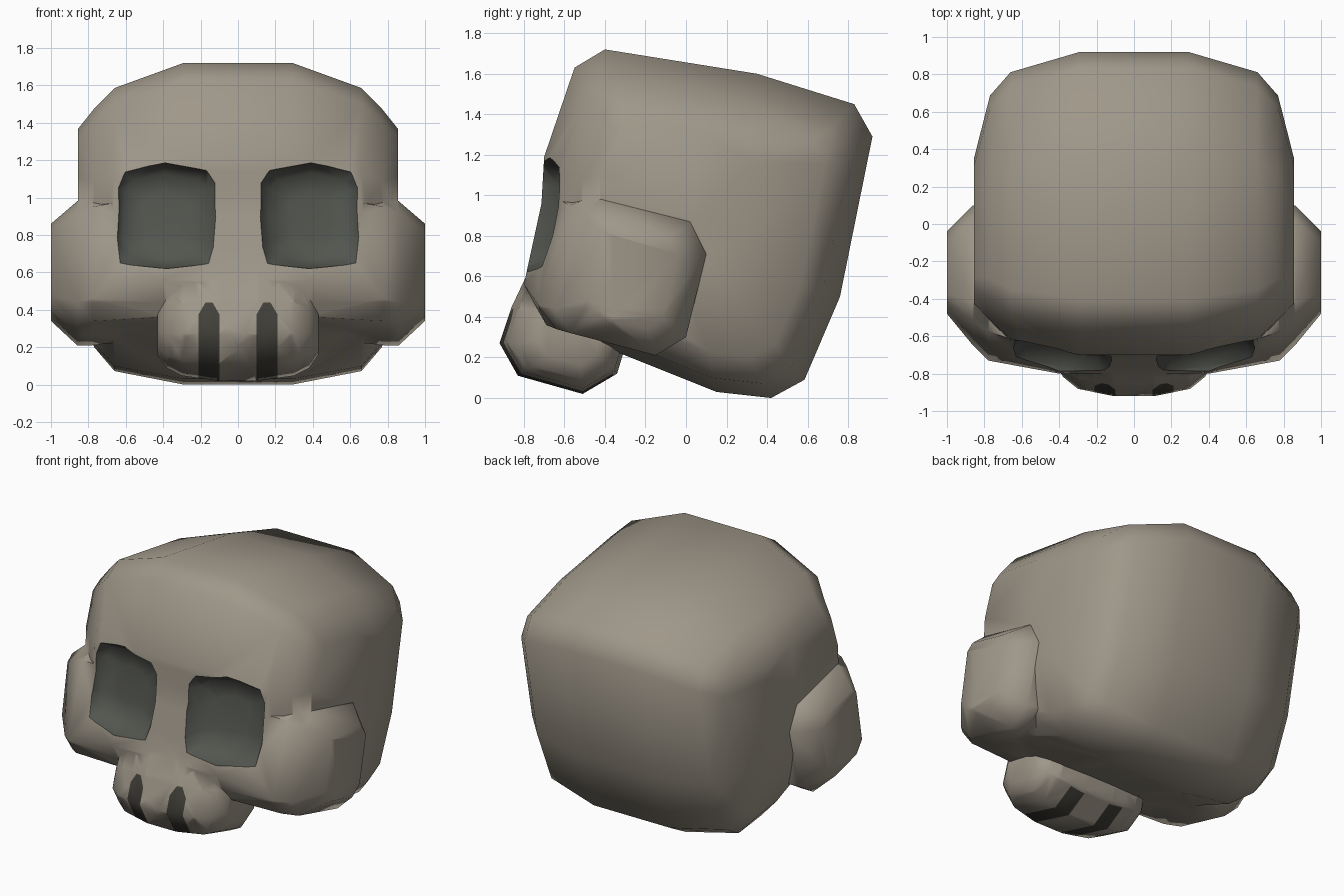
import bpy, bmesh, math
from mathutils import Vector

if "Cube" in bpy.data.objects:
    bpy.data.objects.remove(bpy.data.objects["Cube"])


def material(name, col):
    m = bpy.data.materials.new(name)
    m.diffuse_color = (*col, 1)
    m.use_nodes = True
    m.node_tree.nodes["Principled BSDF"].inputs["Base Color"].default_value = m.diffuse_color
    return m


MATS = [material("bone", (0.345, 0.308, 0.25)),
        material("eye_socket_grey", (0.085, 0.09, 0.077)),
        material("tooth_gap_dark", (0.056, 0.053, 0.043))]


def loft(name, rings, slot=0):
    """Closed skin through equal-length rings of 3D points."""
    bm = bmesh.new()
    vs = [[bm.verts.new(p) for p in r] for r in rings]
    n = len(vs[0])
    for a, b in zip(vs, vs[1:]):
        for i in range(n):
            j = (i + 1) % n
            bm.faces.new((a[i], a[j], b[j], b[i]))
    bm.faces.new(vs[0])
    bm.faces.new(vs[-1][::-1])
    bmesh.ops.triangulate(bm, faces=[f for f in bm.faces if len(f.verts) == 4])
    bmesh.ops.recalc_face_normals(bm, faces=bm.faces)
    for f in bm.faces:
        f.material_index = slot
    me = bpy.data.meshes.new(name)
    bm.to_mesh(me)
    bm.free()
    for m in MATS:
        me.materials.append(m)
    ob = bpy.data.objects.new(name, me)
    bpy.context.collection.objects.link(ob)
    return ob


def both_sides(half):
    """half: list of (x, [(y, z)]) from the middle outwards -> mirrored rings."""
    full = [(-x, p) for x, p in reversed(half)] + half
    return [[(x, y, z) for y, z in p] for x, p in full]


def scaled(profile, centre, steps):
    cy, cz = centre
    return [(x, [(cy + dy + s * (y - cy), cz + dz + s * (z - cz)) for y, z in profile])
            for x, s, dy, dz in steps]


def boolean(target, other, op):
    mod = target.modifiers.new("bool", 'BOOLEAN')
    mod.operation, mod.object, mod.solver = op, other, 'EXACT'
    bpy.context.view_layer.objects.active = target
    bpy.ops.object.modifier_apply(modifier=mod.name)
    bpy.data.objects.remove(other)


# Cranium: tilted rounded block, side profile shrinking towards the temples
profile = [(-0.40, 1.72), (0.35, 1.60), (0.83, 1.45), (0.92, 1.29), (0.76, 0.50),
           (0.585, 0.09), (0.42, 0.0), (0.15, 0.03), (-0.60, 0.33), (-0.74, 0.50),
           (-0.70, 1.19), (-0.55, 1.63)]
skull = loft("skull", both_sides(scaled(profile, (0.1, 0.85), [
    (0.29, 1, 0, 0), (0.66, 0.88, -0.01, -0.03), (0.77, 0.74, -0.02, -0.02),
    (0.855, 0.48, -0.14, 0.10)])))

# Cheek band: wraps across the face and out to the cheekbones
cheeks = loft("cheek_band", both_sides([
    (0.40, [(-0.45, 1.05), (0.02, 0.87), (0.08, 0.71), (0.0, 0.32), (-0.15, 0.25),
            (-0.69, 0.36), (-0.80, 0.56), (-0.70, 1.02)]),
    (0.78, [(-0.44, 1.00), (0.02, 0.87), (0.10, 0.71), (0.0, 0.30), (-0.15, 0.21),
            (-0.64, 0.34), (-0.73, 0.46), (-0.575, 0.95)]),
    (0.86, [(-0.42, 0.98), (0.02, 0.87), (0.10, 0.71), (0.0, 0.30), (-0.15, 0.21),
            (-0.57, 0.32), (-0.65, 0.44), (-0.52, 0.92)]),
    (1.00, [(-0.37, 0.86), (-0.09, 0.79), (-0.04, 0.71), (-0.11, 0.40), (-0.19, 0.34),
            (-0.42, 0.40), (-0.48, 0.48), (-0.42, 0.82)])]))
boolean(skull, cheeks, 'UNION')

# Upper jaw: short rounded muzzle
jaw = [(-0.775, 0.63), (-0.86, 0.45), (-0.92, 0.27), (-0.83, 0.11), (-0.51, 0.02),
       (-0.34, 0.12), (-0.31, 0.22), (-0.40, 0.55)]
muzzle = loft("upper_jaw", both_sides(scaled(jaw, (-0.6, 0.32), [
    (0.11, 1, 0, 0), (0.30, 0.91, 0.01, 0), (0.38, 0.74, 0.02, -0.01),
    (0.43, 0.5, 0.03, -0.01)])))
boolean(skull, muzzle, 'UNION')

# Eye sockets: shallow dished recesses following the tilt and turn of the face
eye = [(0.17, 1.145), (0.39, 1.185), (0.61, 1.145), (0.655, 1.06), (0.665, 0.78),
       (0.635, 0.645), (0.38, 0.62), (0.155, 0.645), (0.125, 0.73), (0.105, 0.90),
       (0.115, 1.08)]
for side in (-1, 1):
    rings = []
    for y0, s in ((-1.2, 1), (-0.71, 1), (-0.62, 0.8), (-0.605, 0.4)):
        ring = []
        for x, z in eye:
            x, z = 0.39 + s * (x - 0.39), 0.9 + s * (z - 0.9)
            ring.append((side * x, y0 + 0.17 * (z - 0.9) + 0.14 * (x - 0.39), z))
        rings.append(ring)
    cutter = loft("socket_cutter", rings, 1)
    cutter.hide_render = True
    boolean(skull, cutter, 'DIFFERENCE')

# Tooth gaps: pointed dark stripes cut into the jaw faces
bm = bmesh.new()
bm.from_mesh(skull.data)
bmesh.ops.triangulate(bm, faces=bm.faces)
for c in (-0.155, 0.155):
    planes = [((0, -0.36, 0), (0, 1, 0)), ((c, 0, 0.44), (0, 0, 1))]
    for s in (-1, 1):
        planes += [((c + s * 0.055, 0, 0), (s, 0, 0)),
                   ((c + s * 0.053, 0, 0.38), (s * 0.86, 0, 0.5))]
    planes = [(Vector(p), Vector(n)) for p, n in planes]
    for p, n in planes:
        fs = [f for f in bm.faces if min(v.co.y for v in f.verts) < -0.3
              and min(v.co.z for v in f.verts) < 0.5]
        geom = fs + list({e for f in fs for e in f.edges}) + list({v for f in fs for v in f.verts})
        bmesh.ops.bisect_plane(bm, geom=geom, dist=1e-5, plane_co=p, plane_no=n)
    for f in bm.faces:
        m = f.calc_center_median()
        if all((m - p).dot(n) < 0 for p, n in planes):
            f.material_index = 2
# Keep the socket rims crisp
rims = [e.index for e in bm.edges if False]
bm.edges.index_update()
for e in bm.edges:
    slots = {f.material_index for f in e.link_faces}
    if slots == {0, 1}:
        rims.append(e.index)
bm.to_mesh(skull.data)
bm.free()

# Soft shading everywhere else
bpy.ops.object.select_all(action='DESELECT')
skull.select_set(True)
bpy.context.view_layer.objects.active = skull
bpy.ops.object.shade_smooth_by_angle(angle=math.radians(66))
for i in rims:
    skull.data.edges[i].use_edge_sharp = True
